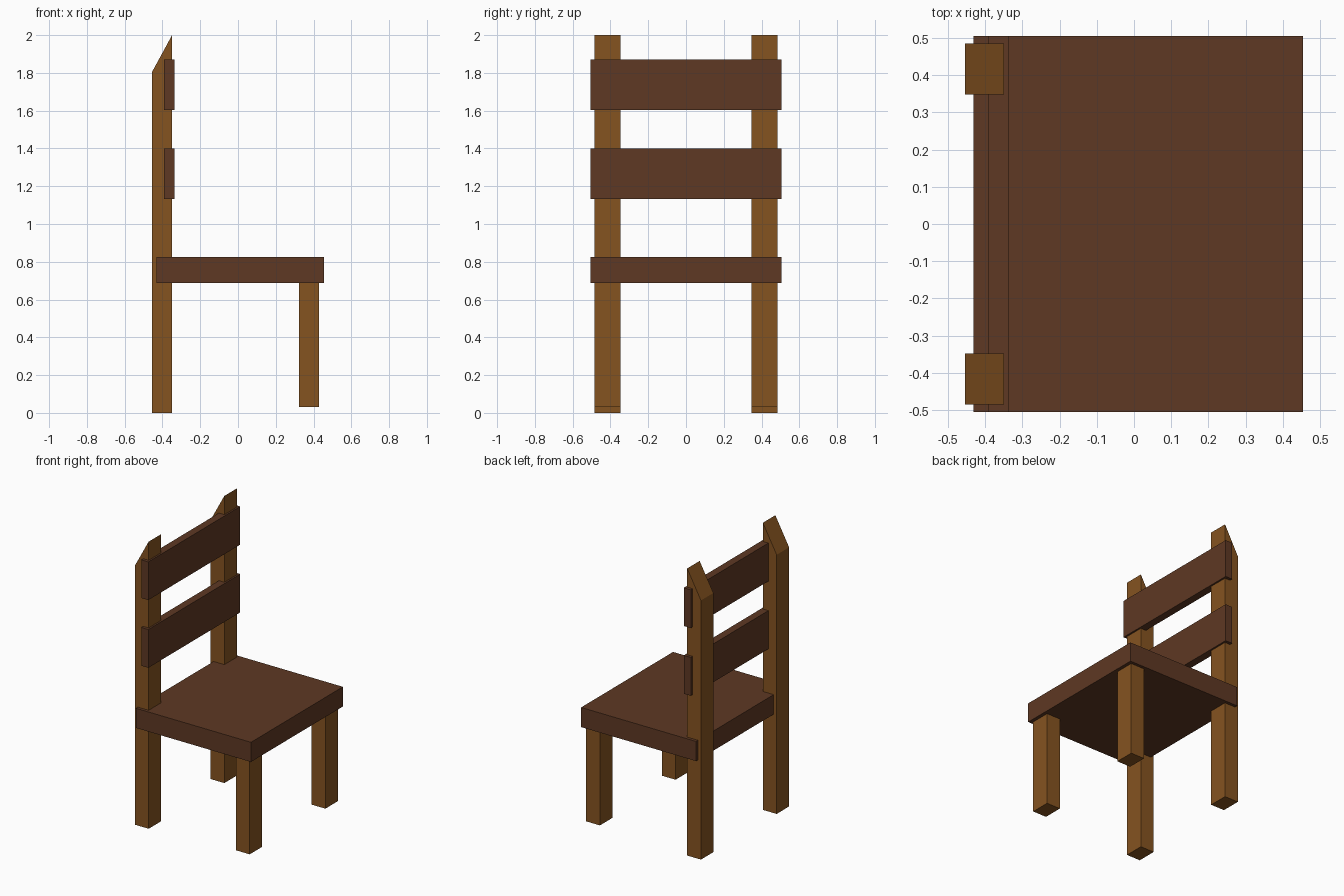
import bpy, bmesh

if "Cube" in bpy.data.objects:
    bpy.data.objects.remove(bpy.data.objects["Cube"])


def material(name, color):
    mat = bpy.data.materials.new(name)
    mat.diffuse_color = color
    mat.use_nodes = True
    mat.node_tree.nodes["Principled BSDF"].inputs["Base Color"].default_value = mat.diffuse_color
    return mat


light_wood = material("light_wood", (0.235, 0.087, 0.0145, 1))
dark_wood = material("dark_wood", (0.112, 0.040, 0.017, 1))


def extrude_profile(name, profile, y0, y1, mat):
    """Extrude an (x, z) outline from y0 to y1."""
    bm = bmesh.new()
    face = bm.faces.new([bm.verts.new((x, y0, z)) for x, z in profile])
    new = bmesh.ops.extrude_face_region(bm, geom=[face])["geom"]
    verts = [v for v in new if isinstance(v, bmesh.types.BMVert)]
    bmesh.ops.translate(bm, verts=verts, vec=(0, y1 - y0, 0))
    bmesh.ops.recalc_face_normals(bm, faces=bm.faces[:])
    mesh = bpy.data.meshes.new(name)
    bm.to_mesh(mesh)
    bm.free()
    mesh.materials.append(mat)
    obj = bpy.data.objects.new(name, mesh)
    bpy.context.collection.objects.link(obj)
    return obj


def rect(x0, x1, z0, z1):
    return [(x0, z0), (x1, z0), (x1, z1), (x0, z1)]


# Seat board
extrude_profile("seat", rect(-0.432, 0.454, 0.688, 0.825), -0.506, 0.506, dark_wood)

# Two backrest slats
for name, z0, z1 in (("lower_slat", 1.132, 1.399), ("upper_slat", 1.604, 1.870)):
    extrude_profile(name, rect(-0.391, -0.337, z0, z1), -0.506, 0.506, dark_wood)

# Back posts with slanted tops, and short front legs
back_profile = [(-0.455, 0), (-0.349, 0), (-0.349, 2.0), (-0.455, 1.805)]
front_profile = rect(0.324, 0.430, 0.03, 0.70)
for side, s in (("left", 1), ("right", -1)):
    y0, y1 = sorted((s * 0.348, s * 0.485))
    extrude_profile("back_post_" + side, back_profile, y0, y1, light_wood)
    extrude_profile("front_leg_" + side, front_profile, y0, y1, light_wood)
